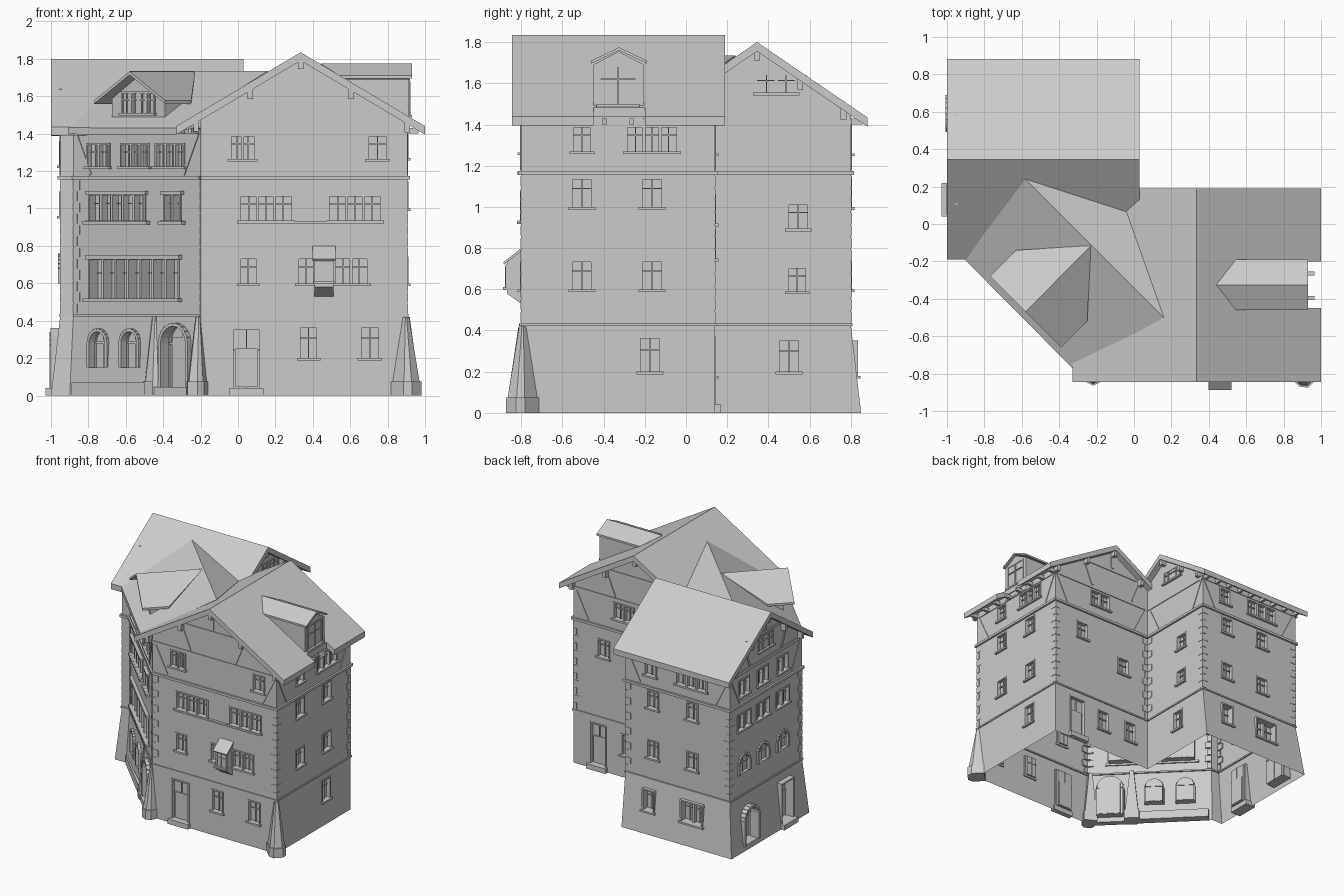
import bpy, bmesh, math
from mathutils import Vector as V

if "Cube" in bpy.data.objects:
    bpy.data.objects.remove(bpy.data.objects["Cube"])

groups = {}
R2 = math.sqrt(2)

def loft(name, *rings):
    """closed solid through rings of 3D points, added to the named part"""
    bm = groups.setdefault(name, bmesh.new())
    vs = [[bm.verts.new(p) for p in r] for r in rings]
    n = len(vs[0])
    for a, b in zip(vs, vs[1:]):
        for i in range(n):
            bm.faces.new((a[i], a[(i+1) % n], b[(i+1) % n], b[i]))
    bm.faces.new(vs[0][::-1])
    bm.faces.new(vs[-1])

class Wall:
    """wall frame: u along the wall, z up, d outwards; b = batter at ground"""
    def __init__(s, x, y, nx, ny, b=0):
        s.o, s.n, s.b = V((x, y, 0)), V((nx, ny, 0)).normalized(), b
        s.t = V((-s.n.y, s.n.x, 0))
    def p(s, u, z, d):
        return s.o + s.t*u + s.n*d + V((0, 0, z))
    def prism(s, name, prof, d0, d1):
        loft(name, [s.p(u, z, d0) for u, z in prof], [s.p(u, z, d1) for u, z in prof])
    def box(s, name, u0, u1, z0, z1, d0, d1):
        s.prism(name, [(u0, z0), (u1, z0), (u1, z1), (u0, z1)], d0, d1)
    def beam(s, name, a, b, w, d0, d1):
        a, b = V(a), V(b)
        q = (b-a).normalized() * w/2
        q = V((-q.y, q.x))
        s.prism(name, [a-q, b-q, b+q, a+q], d0, d1)
    def batter(s, z):
        return s.b*max(0, 1-z/.43)
    def window(s, u0, u1, z0, z1, n=1, cut=True, deep=.025, sill=True):
        o, w = s.batter(z0), .011
        d = -deep if cut else -.002
        if cut:
            s.box("cutters", u0, u1, z0, z1, d, .12)
        for a, b in ((u0-w, u0), (u1, u1+w)):
            s.box("window_frames", a, b, z0, z1+w, -.01, o+.006)
        s.box("window_frames", u0, u1, z1, z1+w, -.01, o+.006)
        if sill:
            s.box("window_sills", u0-.02, u1+.02, z0-.014, z0, -.01, o+.018)
        step = (u1-u0)/n
        for i in range(1, n):
            s.box("mullions", u0+i*step-.008, u0+i*step+.008, z0, z1, d-.005, .003)
        for i in range(n):
            c = u0+(i+.5)*step
            s.box("mullions", c-.003, c+.003, z0, z1, d-.005, d+.01)
        s.box("mullions", u0, u1, z0+(z1-z0)*.65, z0+(z1-z0)*.65+.006, d-.005, d+.01)
    def door(s, u0, u1, z1):
        s.window(u0, u1, .04, z1, 1, sill=False)
        s.box("door_steps", u0-.02, u1+.02, 0, .04, -.01, s.b+.03)
        s.box("doors", u0+.012, u1-.012, .045, z1*.72, -.03, -.015)
    def arch(s, u0, u1, z0, z1, deep=.04):
        r, c = (u1-u0)/2, (u0+u1)/2
        prof = [(u0, z0), (u1, z0)] + [(c+r*math.cos(i*math.pi/10), z1-r+r*math.sin(i*math.pi/10)) for i in range(11)]
        s.prism("cutters", prof, -deep, .12)
        o = s.batter(z0)
        loop = prof[1:] + prof[:1]
        for a, b in zip(loop, loop[1:]):
            s.beam("arch_surrounds", a, b, .018, -deep/2, o+.012)
        s.box("mullions", c-.005, c+.005, z0, z1-.005, -deep-.005, -deep+.012)
        s.box("mullions", u0, u1, z1-r-.005, z1-r+.005, -deep-.005, -deep+.012)

# wall frames (u = x, y, -x, y, -x, -y; chamfer u measured from its middle)
S, E = Wall(0, -.8, 0, -1), Wall(.905, 0, 1, 0)
N1, E2 = Wall(0, .14, 0, 1), Wall(-.02, 0, 1, 0)
N2, W = Wall(0, .8, 0, 1, .05), Wall(-.95, 0, -1, 0, .05)
C = Wall(-.54, -.46, -1, -1, .02)
cx = lambda x: (x+.54)*R2

# main wall shell with battered ground floor
foot = [(-.2, -.8), (.905, -.8), (.905, .14), (-.02, .14), (-.02, .8), (-.95, .8), (-.95, -.12), (-.88, -.12)]
base = foot[:4] + [(-.02, .85), (-1, .85), (-1, -.14), (-.9, -.14)]
loft("walls", [(x, y, 0) for x, y in base], [(x, y, .43) for x, y in foot], [(x, y, 1.425) for x, y in foot])

# attic gables
S.prism("front_gable", [(-.2, 1.42), (.905, 1.42), (.905, 1.465), (.335, 1.8), (-.2, 1.485)], 0, -.94)
W.prism("side_gable", [(-.8, 1.42), (.11, 1.42), (.11, 1.46), (-.345, 1.765), (-.8, 1.46)], 0, -.93)

# string courses, corner stones and timber braces on every wall
for i, (x, y) in enumerate(foot):
    q = V(foot[(i+1) % 8]) - V((x, y))
    L, q = q.length, q.normalized()
    F = Wall(x, y, q.y, -q.x)
    F.box("string_courses", -.006, L+.006, .422, .434, -.01, .008)
    F.box("string_courses", -.012, L+.012, 1.155, 1.174, -.01, .015)
    if L < .2:
        continue
    for k in range(12):
        w = .05 if k % 2 else .03
        for a, b in ((0, w), (L-w, L)):
            F.box("corner_stones", a, b, .44+k*.06, .49+k*.06, -.01, .003)
    F.box("timber_frame", 0, L, 1.4, 1.425, -.01, .006)
    for a, b in ((.02, .13), (L-.02, L-.13)):
        F.beam("timber_frame", (a, 1.4), (b, 1.18), .02, -.01, .005)

# front windows, door and oriel
S.window(-.035, .085, 1.265, 1.385, 2)
S.window(.7, .79, 1.265, 1.385)
S.window(.015, .285, .935, 1.065, 3)
S.window(.49, .76, .935, 1.065, 3)
S.box("window_sills", 0, .77, .918, .93, -.01, .02)
S.window(.015, .095, .6, .73)
S.window(.325, .4, .6, .73)
S.window(.52, .69, .6, .73, 2)
S.door(-.025, .115, .35)
S.window(.335, .42, .2, .36)
S.window(.66, .75, .2, .36)
O = Wall(.41, -.8, -1, 0)
O.prism("oriel", [(-.02, .53), (0, .53), (.07, .58), (.07, .73), (0, .79), (-.02, .79)], 0, -.1)
O.beam("oriel_roof", (-.01, .8), (.085, .725), .012, .012, -.112)
Wall(.46, -.87, 0, -1).window(-.035, .035, .61, .71, 1, False)

# right side
E.window(-.545, -.465, 1.27, 1.385)
E.window(-.285, -.045, 1.27, 1.385, 3)
for z in (1.0, .6):
    for u in (-.55, -.21):
        E.window(u, u+.09, z, z+.133)
E.window(-.22, -.13, .2, .36)
# inner corner walls
E2.window(.5, .59, .895, 1.01)
E2.window(.455, .545, .2, .35)
E2.window(.5, .58, .59, .7)
E2.window(.345, .53, 1.555, 1.64, 2, False)
N1.window(-.54, -.37, 1.26, 1.38, 2)
N1.window(-.68, -.59, .92, 1.05)
N1.window(-.27, -.18, .75, .88)
N1.door(-.75, -.62, .36)
for u in (-.47, -.2):
    N1.window(u, u+.09, .18, .34)
# back
N2.window(.2, .29, 1.26, 1.38)
N2.window(.48, .74, 1.26, 1.38, 3)
for z in (1.0, .6):
    N2.window(.22, .31, z, z+.13)
    N2.window(.57, .66, z, z+.13)
N2.window(.2, .29, .18, .34)
N2.window(.54, .72, .18, .34, 2)
# left side
W.window(-.43, -.26, 1.5, 1.6, 2, False)
for u in (-.62, -.38, -.13):
    W.window(u-.075, u+.075, .96, 1.08, 2)
    W.arch(u-.07, u+.07, .6, .75, .025)
    W.window(u-.06, u+.06, 1.23, 1.35, 2)
W.arch(-.68, -.5, .04, .33)
W.door(-.2, -.06, .35)

# chamfered entrance wall
for a, b, n in ((-.8, -.69, 2), (-.62, -.48, 3), (-.435, -.29, 3)):
    C.window(cx(a), cx(b), 1.225, 1.34, n)
for a, b, n in ((-.79, -.5, 5), (-.39, -.31, 2)):
    C.window(cx(a), cx(b), .935, 1.07, n, deep=.04)
    C.box("window_sills", cx(a-.02), cx(b+.03), .915, .933, -.01, .03)
    C.box("window_frames", cx(a-.01), cx(b+.02), 1.075, 1.093, -.01, .025)
C.window(cx(-.79), cx(-.32), .515, .725, 7, deep=.06)
C.box("window_sills", cx(-.81), cx(-.3), .5, .518, -.01, .03)
C.box("window_frames", cx(-.8), cx(-.3), .728, .75, -.01, .025)
C.arch(cx(-.785), cx(-.69), .15, .35)
C.arch(cx(-.615), cx(-.52), .15, .35)
C.arch(cx(-.4), cx(-.255), .04, .38, .06)
C.box("doors", cx(-.385), cx(-.27), .045, .31, -.065, -.045)
C.box("plinth", cx(-.865), cx(-.45), 0, .07, -.03, .035)
C.box("door_steps", cx(-.42), cx(-.24), 0, .045, -.01, .04)

# tapered corner buttresses on block feet
def buttress(x, y, nx, ny, w, d):
    F = Wall(x, y, nx, ny)
    ring = lambda w, d, z: [F.p(-w, z, -.06), F.p(w, z, -.06), F.p(w, z, d*.5), F.p(w*.55, z, d), F.p(-w*.55, z, d), F.p(-w, z, d*.5)]
    loft("buttress_feet", ring(w*1.15, d*1.15, 0), ring(w*1.15, d*1.15, .075))
    loft("buttresses", ring(w, d, .075), ring(w*.3, .004, .42))
buttress(.905, -.8, 1, -1, .055, .062)
buttress(-.215, -.795, -.5, -1, .045, .055)
buttress(-.447, -.553, -1, -1, .05, .04)

# roof panels: plan outline lifted on a plane, with thickness
def panel(name, plan, zf, t=.045):
    top = [V((x, y, zf(x, y))) for x, y in plan]
    loft(name, [p-V((0, 0, t)) for p in top], top)
rz = lambda x, y: 1.835-.594*abs(x-.335)
lz = lambda x, y: 1.80-.682*abs(y-.345)
panel("main_roof", [(.335, -.845), (1, -.845), (1, -.45), (.93, -.45), (.93, -.2), (1, -.2), (1, .19), (.335, .19)], rz)
panel("main_roof", [(-.33, -.845), (.335, -.845), (.335, .19), (-.33, .19)], rz)
panel("wing_roof", [(-1, .345), (.03, .345), (.03, .882), (-1, .882)], lz)
panel("wing_roof", [(-1, -.19), (.03, -.19), (.03, .345), (-1, .345)], lz)
panel("corner_roof", [(-.905, -.19), (-.33, -.77), (.16, -.5), (-.58, .24)], lambda x, y: 1.43+.568*(x+y+1.1)/R2, .035)
panel("corner_roof", [(-.58, .24), (.16, -.5), (-.04, .065)], lambda x, y: 1.735-.47*(x+y+.34)/R2, .035)

# right dormer
E.prism("right_dormer", [(-.45, 1.41), (-.205, 1.41), (-.205, 1.69), (-.327, 1.755), (-.45, 1.69)], .008, -.4)
Wall(.913, 0, 1, 0).window(-.415, -.245, 1.5, 1.68, 1, False)
for e in (-.46, -.19):
    panel("right_dormer_roof", [(.44, -.325), (.93, -.325), (.93, e), (.545, e)], lambda x, y: 1.775-.48*abs(y+.325), .015)

# corner dormer
D = Wall(-.525-.035+.035, -.42, -1, -1)
D.o = V((-.531, -.421, 0))
D.prism("corner_dormer", [(-.2, 1.46), (.2, 1.46), (.2, 1.59), (0, 1.71), (-.2, 1.59)], 0, -.25)
D.window(-.115, .115, 1.51, 1.615, 4, False)
for side in ([(-.77, -.28), (-.63, -.14)], [(-.39, -.66), (-.25, -.52)]):
    panel("corner_dormer_roof", [(-.58, -.47), side[0], side[1], (-.23, -.115)], lambda x, y: 1.733-.58*abs(x-y+.11)/R2, .018)

# purlin ends under the gable verges, rafter tails under the eaves
for k in (-.56, -.27, 0, .27, .57):
    for F, sg in ((S, 1), (N1, -1)):
        if -.24 < .335+k:
            z = rz(.335+k, 0)-.045
            F.box("purlin_ends", sg*(.335+k)-.014, sg*(.335+k)+.014, z-.045, z+.01, -.02, .04)
for k in (-.42, -.21, 0, .21, .42):
    for F, sg in ((W, -1), (E2, 1)):
        if sg < 0 or k > -.2:
            z = lz(0, .345+k)-.045
            F.box("purlin_ends", sg*(.345+k)-.014, sg*(.345+k)+.014, z-.045, z+.01, -.02, .04)
for F, u0, u1, n in ((E, -.79, .13, 8), (N2, .04, .93, 9), (C, -.46, .46, 10)):
    for i in range(n):
        u = u0+(u1-u0)*i/(n-1)
        F.box("rafter_tails", u-.011, u+.011, 1.4, 1.43, -.01, .06)

# gable timbers
for F, c, top, h, sl in ((S, .335, 1.79, .5, .594), (N1, -.335, 1.79, .5, .594), (W, -.345, 1.755, .4, .682)):
    F.box("timber_frame", c-.012, c+.012, 1.65, top-.03, -.01, .006)
    F.box("timber_frame", c-.24, c+.24, 1.62, 1.64, -.01, .006)
    for sg in (-1, 1):
        F.beam("timber_frame", (c+sg*.2, 1.43), (c+sg*.27, 1.6), .018, -.01, .006)

# turn the parts into objects
objs = {}
for name, bm in groups.items():
    bmesh.ops.recalc_face_normals(bm, faces=bm.faces)
    me = bpy.data.meshes.new(name)
    bm.to_mesh(me)
    bm.free()
    objs[name] = bpy.data.objects.new(name, me)
    bpy.context.collection.objects.link(objs[name])

# cut the openings, then open the underside of the shell
walls, cut = objs["walls"], objs["cutters"]
cut.hide_render = True
m = walls.modifiers.new("openings", 'BOOLEAN')
m.operation, m.object, m.solver = 'DIFFERENCE', cut, 'EXACT'
bpy.context.view_layer.update()
me = bpy.data.meshes.new_from_object(walls.evaluated_get(bpy.context.evaluated_depsgraph_get()))
walls.modifiers.clear()
walls.data = me
bpy.data.objects.remove(cut)
bm = bmesh.new()
bm.from_mesh(me)
bmesh.ops.delete(bm, geom=[f for f in bm.faces if f.calc_center_median().z < .001], context='FACES')
bm.to_mesh(me)
bm.free()
